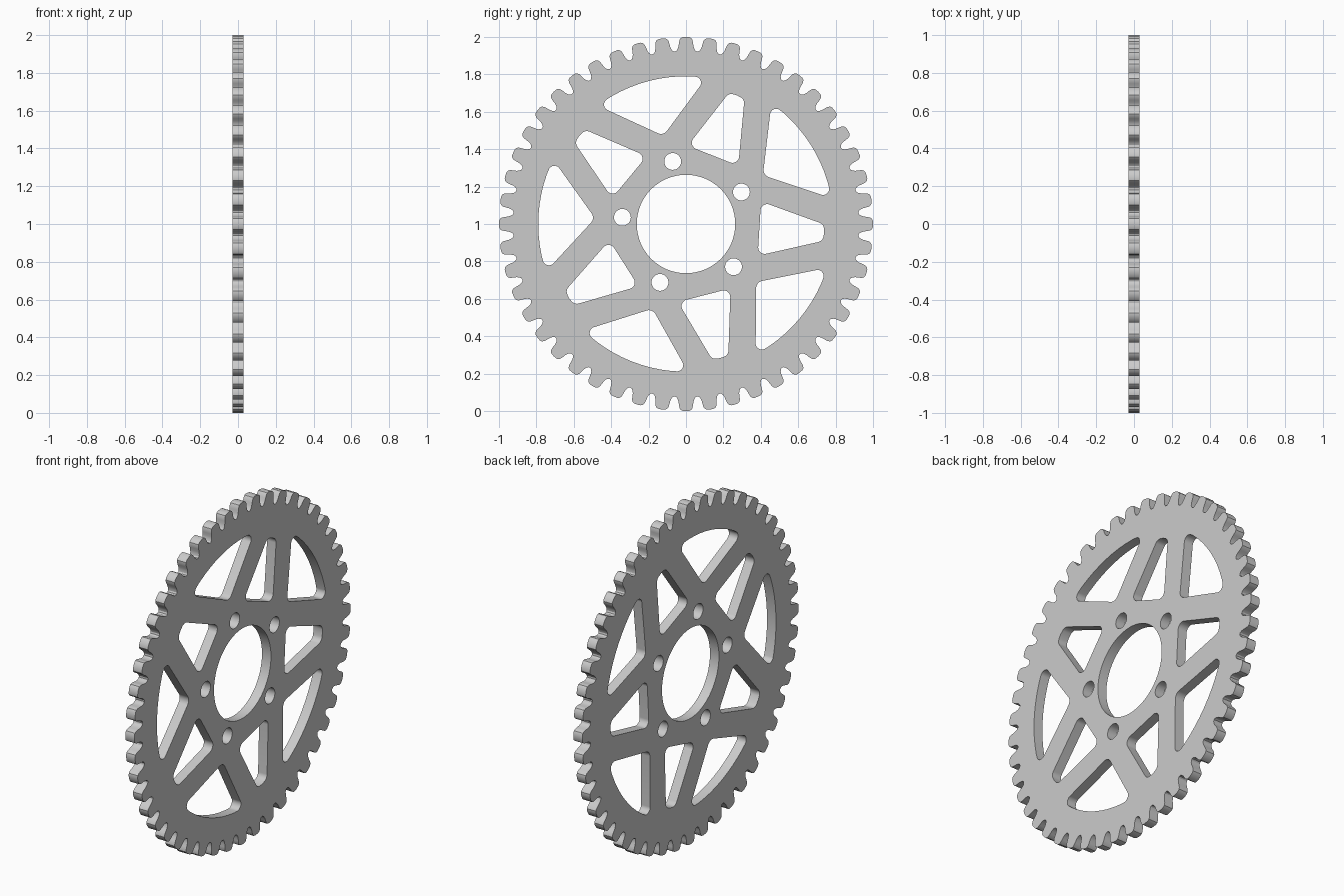
import bpy, bmesh
from math import sin, cos, tan, radians, pi
from mathutils import Vector, Matrix

if "Cube" in bpy.data.objects:
    bpy.data.objects.remove(bpy.data.objects["Cube"])

TEETH, HALF_THICK = 48, 0.029
POCKET_ANGLE, BOLT_ANGLE = 104.4, 102.0


def polar(r, deg):
    return Vector((r * cos(radians(deg)), r * sin(radians(deg))))


def circle(center, r, n):
    return [center + polar(r, 360 * i / n) for i in range(n)]


def fillet(corners, steps=7):
    """Closed outline from (point, radius) pairs with rounded corners."""
    out = []
    for i, (p, r) in enumerate(corners):
        if r == 0:
            out.append(p)
            continue
        a = (corners[i - 1][0] - p).normalized()
        b = (corners[(i + 1) % len(corners)][0] - p).normalized()
        half = a.angle(b) / 2
        start, end = p + a * r / tan(half), p + b * r / tan(half)
        center = p + (a + b).normalized() * r / sin(half)
        for k in range(steps + 1):
            d = (start - center).lerp(end - center, k / steps)
            out.append(center + d.normalized() * r)
    return out


def turned(points, deg):
    m = Matrix.Rotation(radians(deg), 2)
    return [m @ p for p in points]


# toothed rim: half a tooth as (degrees from tooth centre, radius), mirrored
half_tooth = [(3.2, .927), (2.75, .936), (2.42, .950), (2.25, .967),
              (2.05, .983), (1.65, .994), (1.0, .999)]
tooth = ([(-3.75, .924)] + [(-a, r) for a, r in half_tooth] + [(0, 1.0)]
         + half_tooth[::-1])
outlines = [[polar(r, a + 360 * i / TEETH) for i in range(TEETH) for a, r in tooth]]

# hub bore
outlines.append(circle(Vector((0, 0)), 0.263, 96))

# large pockets: inner tip, two straight sides, curved outer side
arc = [(polar(.79, a), 0) for a in (-16, -12, -8, -4, 0, 4, 8, 12, 16)]
large = fillet([(Vector((.487, 0)), .04), (polar(.79, -22.3), .032)]
               + arc + [(polar(.79, 22.3), .032)])

# small pockets: wide inner side, blunt outer tip
small = fillet([(Vector((.393, -.145)), .035), (Vector((.735, -.045)), .036),
                (Vector((.74, 0)), 0),
                (Vector((.735, .045)), .036), (Vector((.393, .145)), .035)])

for k in range(5):
    outlines.append(turned(large, POCKET_ANGLE + 72 * k))
    outlines.append(turned(small, POCKET_ANGLE + 36 + 72 * k))
    outlines.append(circle(polar(.342, BOLT_ANGLE + 72 * k), .045, 32))

# filled and extruded plate
curve = bpy.data.curves.new("sprocket_plate", 'CURVE')
curve.dimensions = '2D'
curve.fill_mode = 'BOTH'
curve.extrude = HALF_THICK
for pts in outlines:
    s = curve.splines.new('POLY')
    s.points.add(len(pts) - 1)
    for sp, p in zip(s.points, pts):
        sp.co = (p.x, p.y, 0, 1)
    s.use_cyclic_u = True
plate = bpy.data.objects.new("sprocket_plate", curve)
bpy.context.collection.objects.link(plate)
bpy.context.view_layer.objects.active = plate
plate.select_set(True)
bpy.ops.object.convert(target='MESH')
plate = bpy.context.object

# stand it upright facing along x, resting on the ground
stand = Matrix(((0, 0, 1, 0), (1, 0, 0, 0), (0, 1, 0, 1), (0, 0, 0, 1)))
bm = bmesh.new()
bm.from_mesh(plate.data)
bmesh.ops.transform(bm, matrix=stand, verts=bm.verts)
bmesh.ops.remove_doubles(bm, verts=bm.verts, dist=1e-5)
bmesh.ops.recalc_face_normals(bm, faces=bm.faces)
bm.to_mesh(plate.data)
bm.free()
bpy.ops.object.shade_smooth_by_angle(angle=radians(30))
